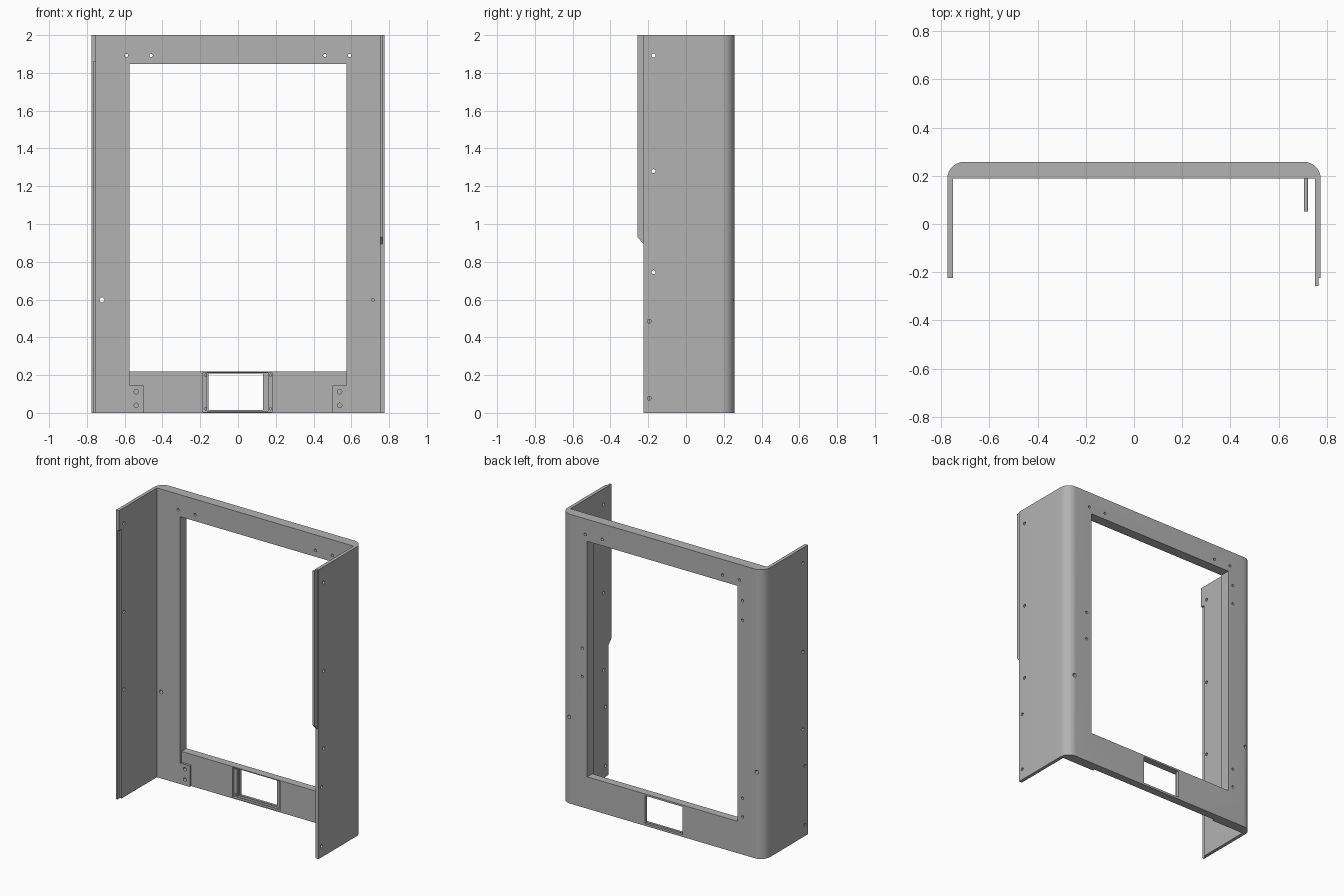
import bpy, bmesh, math
from mathutils import Matrix, Vector

cube = bpy.data.objects.get("Cube")
if cube:
    bpy.data.objects.remove(cube, do_unlink=True)

grey = bpy.data.materials.new("plain grey")
grey.use_nodes = True
grey.diffuse_color = (0.45, 0.45, 0.45, 1)
grey.node_tree.nodes["Principled BSDF"].inputs["Base Color"].default_value = grey.diffuse_color


def finish(name, bm):
    bmesh.ops.recalc_face_normals(bm, faces=bm.faces)
    mesh = bpy.data.meshes.new(name)
    bm.to_mesh(mesh)
    bm.free()
    mesh.materials.append(grey)
    ob = bpy.data.objects.new(name, mesh)
    bpy.context.collection.objects.link(ob)
    return ob


def extrude(name, points, vector):
    bm = bmesh.new()
    face = bm.faces.new([bm.verts.new(p) for p in points])
    res = bmesh.ops.extrude_face_region(bm, geom=[face])
    verts = [v for v in res["geom"] if isinstance(v, bmesh.types.BMVert)]
    bmesh.ops.translate(bm, verts=verts, vec=vector)
    return finish(name, bm)


def box(name, x0, x1, y0, y1, z0, z1):
    pts = [(x0, y0, z0), (x1, y0, z0), (x1, y1, z0), (x0, y1, z0)]
    return extrude(name, pts, (0, 0, z1 - z0))


def rod(name, start, end, radius):
    a, b = Vector(start), Vector(end)
    turn = (b - a).to_track_quat("Z", "Y").to_matrix().to_4x4()
    bm = bmesh.new()
    bmesh.ops.create_cone(bm, cap_ends=True, segments=20, radius1=radius, radius2=radius,
                          depth=(b - a).length, matrix=Matrix.Translation((a + b) / 2) @ turn)
    return finish(name, bm)


def select(ob):
    bpy.ops.object.select_all(action="DESELECT")
    ob.select_set(True)
    bpy.context.view_layer.objects.active = ob


def cut(target, cutter):
    cutter.hide_render = True
    select(target)
    mod = target.modifiers.new("cut", "BOOLEAN")
    mod.operation, mod.solver, mod.object = "DIFFERENCE", "EXACT", cutter
    bpy.ops.object.modifier_apply(modifier=mod.name)
    bpy.data.objects.remove(cutter, do_unlink=True)


# Main shell: thick back with rounded outer corners and two thin side walls
W, FRONT, INNER, BACK, R, WALL = 0.775, -0.225, 0.188, 0.258, 0.07, 0.023
arc = [(W - R + R * math.cos(t), BACK - R + R * math.sin(t))
       for t in (math.radians(90 * i / 12) for i in range(13))]
half = [(W - WALL, INNER), (W - WALL, FRONT), (W, FRONT)] + arc
outline = half + [(-x, y) for x, y in reversed(half)]
shell = extrude("frame_shell", [(x, y, 0) for x, y in outline], (0, 0, 2))

# Main window
cut(shell, box("cutter", -0.575, 0.575, 0.1, 0.4, 0.22, 1.848))

# Shallow recess in the bottom rail, leaving a pad at each end
cut(shell, box("cutter", -0.575, 0.575, 0.1, 0.203, 0.145, 0.3))
cut(shell, box("cutter", -0.5, 0.5, 0.1, 0.203, -0.1, 0.16))

# Stepped opening in the bottom rail
cut(shell, box("cutter", -0.185, 0.18, 0.1, 0.222, 0.006, 0.214))
cut(shell, box("cutter", -0.163, 0.16, 0.1, 0.24, 0.01, 0.212))
cut(shell, box("cutter", -0.155, 0.132, 0.1, 0.4, 0.015, 0.208))

# Rebate along the front edge of the right wall
cut(shell, box("cutter", -0.765, -0.7, -0.3, -0.197, -0.1, 1.86))

# Screw holes in the top rail and the blind ones in the pads
for side in (-1, 1):
    for x in (0.46, 0.59):
        cut(shell, rod("cutter", (side * x, 0.1, 1.892), (side * x, 0.4, 1.892), 0.009))
    for z in (0.04, 0.112):
        cut(shell, rod("cutter", (side * 0.538, 0.1, z), (side * 0.538, 0.235, z), 0.012))
    for z in (0.022, 0.2):
        cut(shell, rod("cutter", (side * 0.172, 0.21, z), (side * 0.172, 0.245, z), 0.006))

# Blind holes beside the window, drilled from the back
for x, heights in ((-0.613, (0.26, 0.39, 1.62, 1.755)), (0.613, (0.905, 1.1))):
    for z in heights:
        cut(shell, rod("cutter", (x, 0.215, z), (x, 0.4, z), 0.009))

# Larger holes low on the back: one through, one blind behind the peg
cut(shell, rod("cutter", (-0.72, 0.1, 0.598), (-0.72, 0.4, 0.598), 0.013))
cut(shell, rod("cutter", (0.714, 0.21, 0.598), (0.714, 0.4, 0.598), 0.013))

# Holes in the side walls; the lower ones on the right wall stay blind
for side in (-1, 1):
    for y, z in ((-0.172, 1.892), (-0.172, 1.28), (-0.172, 0.745), (-0.194, 0.485), (-0.194, 0.077)):
        depth = 0.769 if side < 0 and z < 0.6 else 0.7
        cut(shell, rod("cutter", (side * depth, y, z), (side * 0.9, y, z), 0.0105))

# Tongue on the front edge of the left wall with a sloped lower end
tongue = extrude("left_wall_tongue",
                 [(0.752, FRONT, 0.895), (0.752, -0.258, 0.932), (0.752, -0.258, 2), (0.752, FRONT, 2)],
                 (0.013, 0, 0))

# Locating peg on the inside of the back
peg = rod("locating_peg", (0.714, 0.052, 0.598), (0.714, 0.195, 0.598), 0.009)

for ob in (shell, tongue, peg):
    select(ob)
    bpy.ops.object.shade_smooth_by_angle(angle=math.radians(30))
